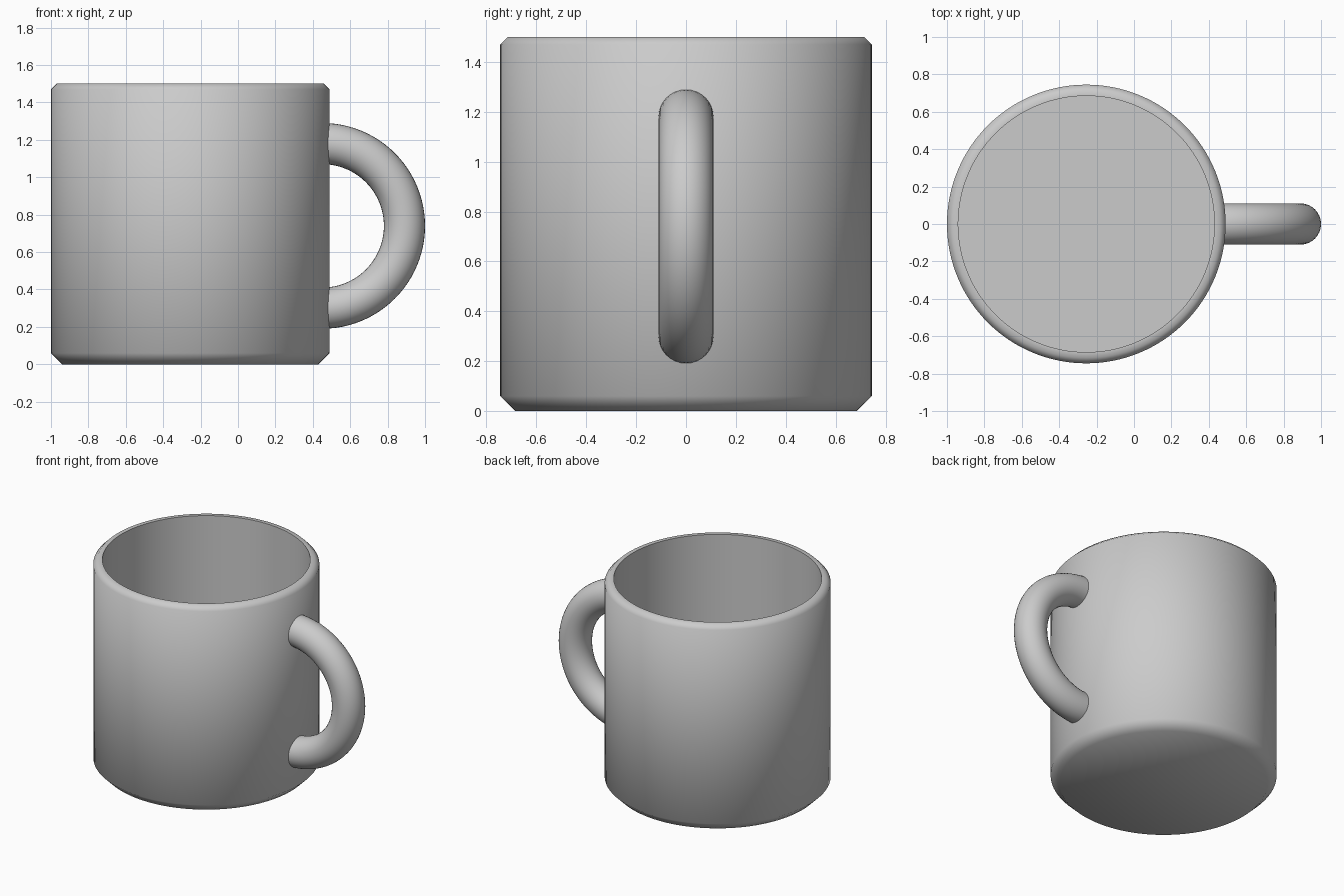
import bpy, bmesh
from math import pi, sin, cos

if "Cube" in bpy.data.objects:
    bpy.data.objects.remove(bpy.data.objects["Cube"])


def finish(name, bm, angle):
    bmesh.ops.recalc_face_normals(bm, faces=bm.faces)
    mesh = bpy.data.meshes.new(name)
    bm.to_mesh(mesh)
    bm.free()
    ob = bpy.data.objects.new(name, mesh)
    bpy.context.collection.objects.link(ob)
    bpy.ops.object.select_all(action='DESELECT')
    ob.select_set(True)
    bpy.context.view_layer.objects.active = ob
    bpy.ops.object.shade_smooth_by_angle(angle=angle)
    return ob


def loft(bm, rings, closed_ends=True):
    # skin a list of vertex rings and cap both ends
    loops = [[bm.verts.new(p) for p in ring] for ring in rings]
    for a, b in zip(loops, loops[1:]):
        n = len(a)
        for i in range(n):
            j = (i + 1) % n
            bm.faces.new((a[i], a[j], b[j], b[i]))
    if closed_ends:
        bm.faces.new(loops[0])
        bm.faces.new(loops[-1])


# cup: lathed wall with chamfered foot and rim, hollow inside
CX, SIDES = -0.255, 128
profile = [(0.685, 0.0), (0.745, 0.06), (0.745, 1.47), (0.715, 1.5),
           (0.685, 1.5), (0.685, 0.06)]
bm = bmesh.new()
loft(bm, [[(CX + r * cos(2 * pi * i / SIDES), r * sin(2 * pi * i / SIDES), z)
           for i in range(SIDES)] for r, z in profile])
finish("cup_body", bm, pi / 3)

# handle: half ring of round section, ends buried in the wall
HX, HZ, MAJOR, MINOR = 0.45, 0.74, 0.44, 0.11
STEPS, SECTION = 48, 32
rings = []
for s in range(STEPS + 1):
    t = -pi / 2 + pi * s / STEPS
    ring = []
    for k in range(SECTION):
        a = 2 * pi * k / SECTION
        r = MAJOR + MINOR * cos(a)
        ring.append((HX + r * cos(t), MINOR * sin(a), HZ + r * sin(t)))
    rings.append(ring)
bm = bmesh.new()
loft(bm, rings)
finish("handle", bm, pi / 3)
